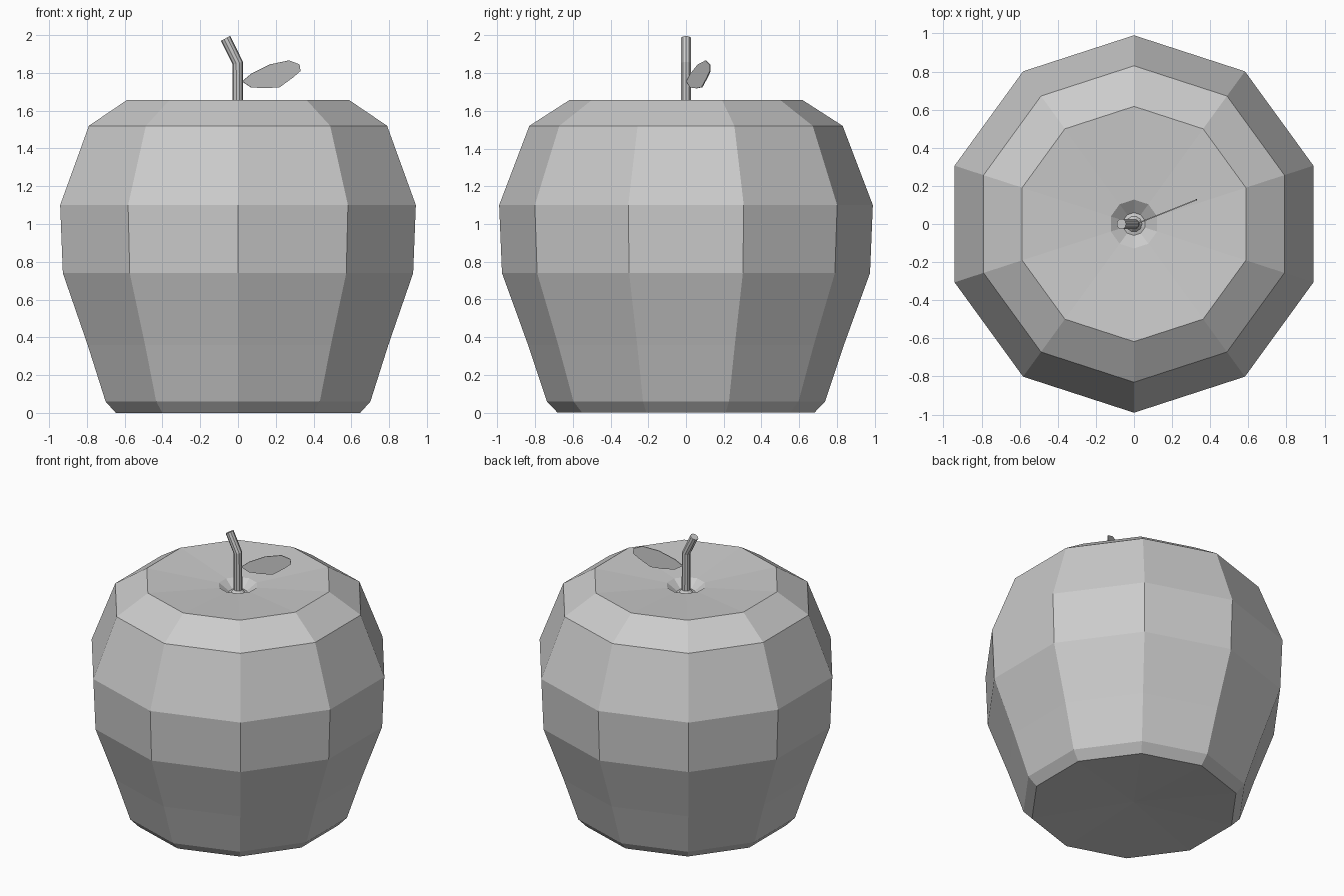
import bpy, bmesh
from math import sin, cos, pi, radians
from mathutils import Vector

if "Cube" in bpy.data.objects:
    bpy.data.objects.remove(bpy.data.objects["Cube"])


def make_object(name, bm):
    bmesh.ops.recalc_face_normals(bm, faces=bm.faces[:])
    mesh = bpy.data.meshes.new(name)
    bm.to_mesh(mesh)
    bm.free()
    obj = bpy.data.objects.new(name, mesh)
    bpy.context.collection.objects.link(obj)
    return obj


def skin_rings(name, rings, start=None, end=None):
    """Join rings of points with quads; close ends with a fan or an n-gon."""
    bm = bmesh.new()
    loops = [[bm.verts.new(p) for p in ring] for ring in rings]
    n = len(loops[0])
    for a, b in zip(loops, loops[1:]):
        for i in range(n):
            j = (i + 1) % n
            bm.faces.new((a[i], a[j], b[j], b[i]))
    for loop, tip in ((loops[0], start), (loops[-1], end)):
        if tip is None:
            bm.faces.new(loop)
        else:
            v = bm.verts.new(tip)
            for i in range(n):
                bm.faces.new((loop[i], loop[(i + 1) % n], v))
    return make_object(name, bm)


# Ten-sided fruit body with dished top, stem hollow and slightly hollow base
profile = [(0.68, 0.0), (0.737, 0.06), (0.837, 0.36), (0.975, 0.74),
           (0.99, 1.10), (0.83, 1.52), (0.617, 1.657), (0.128, 1.62), (0.06, 1.57)]
rings = [[(r * cos(radians(18 + 36 * i)), r * sin(radians(18 + 36 * i)), z)
          for i in range(10)] for r, z in profile]
skin_rings("apple_body", rings, (0, 0, 0.03), (0, 0, 1.585))

# Bent stem with a small flare at its root
path = [(0, 1.56, 0.055, 0), (0, 1.59, 0.028, 0),
        (-0.001, 1.852, 0.028, 15), (-0.066, 1.983, 0.028, 29)]
rings = []
for x, z, r, tilt in path:
    side = Vector((cos(radians(tilt)), 0, sin(radians(tilt))))
    rings.append([Vector((x, 0, z)) + side * r * cos(a) + Vector((0, r * sin(a), 0))
                  for a in (2 * pi * i / 10 for i in range(10))])
skin_rings("stem", rings)

# Thin leaf standing upright beside the stem
outline = [(0.022, 1.755), (0.07, 1.723), (0.15, 1.719), (0.22, 1.724), (0.29, 1.775),
           (0.33, 1.81), (0.325, 1.845), (0.27, 1.866), (0.17, 1.845), (0.07, 1.795)]
bm = bmesh.new()
bm.faces.new([bm.verts.new((x, (x - 0.01) * 0.4, z)) for x, z in outline])
leaf = make_object("leaf", bm)
thick = leaf.modifiers.new("thickness", "SOLIDIFY")
thick.thickness = 0.006
thick.offset = 0
